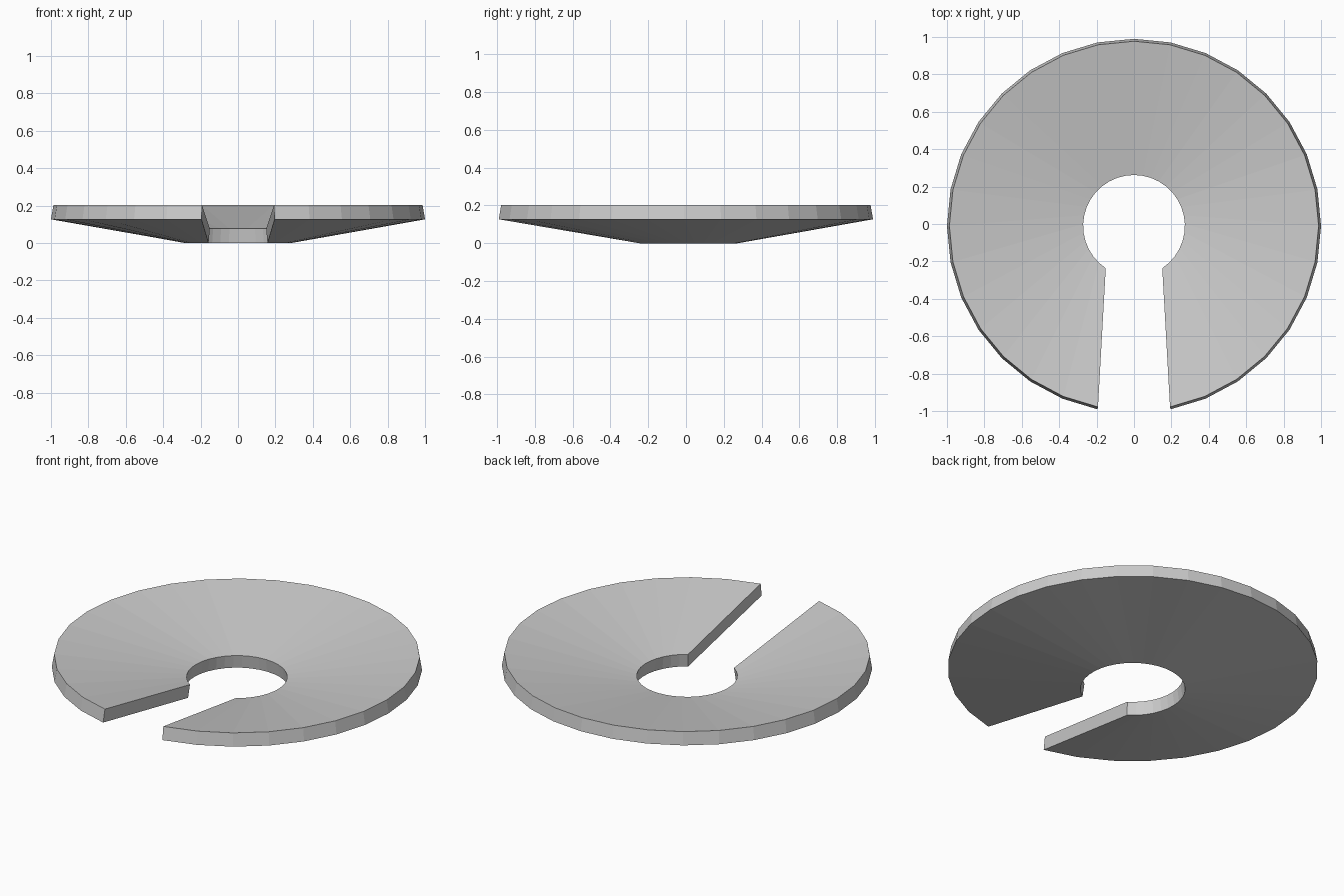
import bpy
import bmesh
from math import sin, cos, radians

cube = bpy.data.objects.get("Cube")
if cube:
    bpy.data.objects.remove(cube, do_unlink=True)

SEGMENTS = 30
OFFSET_Y = -0.01          # centres the slotted outline
RIM_GAP = 11.25           # half angle of the slot at the rim
HOLE_GAP = 33.75          # half angle of the slot at the hole

# Cross-section of the sloped plate: radius, height, half slot angle
profile = [
    (0.283, 0.0, HOLE_GAP),
    (1.0, 0.127, RIM_GAP),
    (0.987, 0.203, RIM_GAP),
    (0.272, 0.077, HOLE_GAP),
]

grey = bpy.data.materials.new("plain grey")
grey.use_nodes = True
colour = (0.6, 0.6, 0.6, 1)
grey.diffuse_color = colour
grey.node_tree.nodes["Principled BSDF"].inputs["Base Color"].default_value = colour

# Sweep the cross-section round from one side of the slot to the other
bm = bmesh.new()
sections = []
for i in range(SEGMENTS + 1):
    section = []
    for radius, height, gap in profile:
        angle = radians(gap + (360 - 2 * gap) * i / SEGMENTS)
        section.append(bm.verts.new((radius * sin(angle),
                                     OFFSET_Y - radius * cos(angle), height)))
    sections.append(section)

for a, b in zip(sections, sections[1:]):
    for k in range(len(profile)):
        n = (k + 1) % len(profile)
        bm.faces.new((a[k], b[k], b[n], a[n]))

# Slot walls
bm.faces.new(sections[0])
bm.faces.new(reversed(sections[-1]))
bmesh.ops.recalc_face_normals(bm, faces=bm.faces)

mesh = bpy.data.meshes.new("slotted_dish")
bm.to_mesh(mesh)
bm.free()
mesh.materials.append(grey)
dish = bpy.data.objects.new("slotted_dish", mesh)
bpy.context.collection.objects.link(dish)
